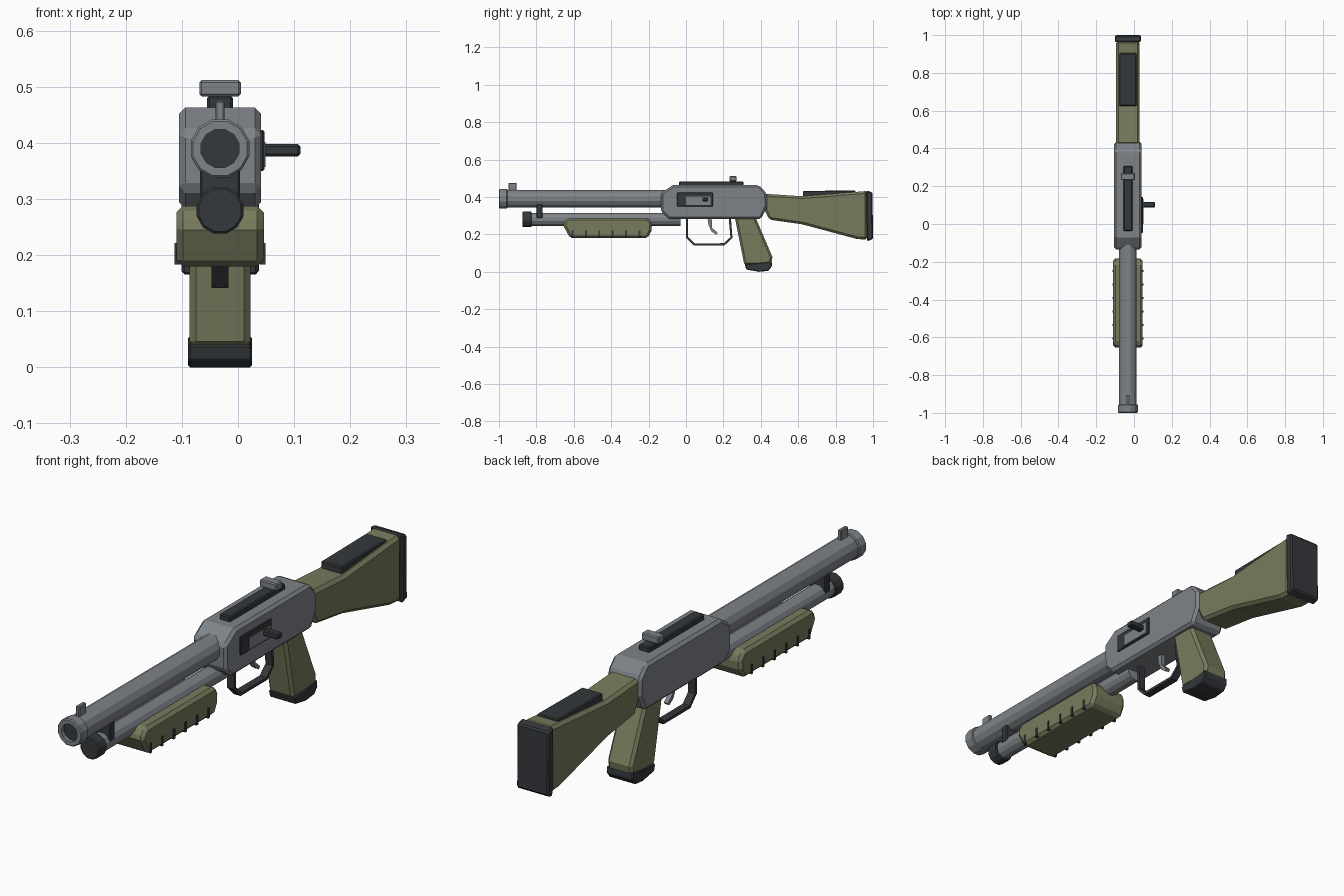
import bpy, bmesh, math
from mathutils import Matrix, Vector

if "Cube" in bpy.data.objects:
    bpy.data.objects.remove(bpy.data.objects["Cube"])

CX = -0.032  # centre plane of the gun


def material(name, rgb):
    m = bpy.data.materials.new(name)
    m.diffuse_color = (*rgb, 1)
    m.use_nodes = True
    m.node_tree.nodes["Principled BSDF"].inputs["Base Color"].default_value = m.diffuse_color
    return m


METAL = material("grey_metal", (0.21, 0.23, 0.25))
DARK = material("dark_metal", (0.035, 0.04, 0.045))
OLIVE = material("olive_furniture", (0.19, 0.20, 0.11))


def finish(name, bm, mat, bevel=0):
    bmesh.ops.recalc_face_normals(bm, faces=bm.faces)
    me = bpy.data.meshes.new(name)
    bm.to_mesh(me)
    bm.free()
    me.materials.append(mat)
    ob = bpy.data.objects.new(name, me)
    bpy.context.collection.objects.link(ob)
    if bevel:
        mod = ob.modifiers.new("bevel", 'BEVEL')
        mod.width, mod.segments = bevel, 1
        mod.limit_method, mod.angle_limit = 'ANGLE', math.radians(40)
    return ob


def slab(name, pts, half, mat, bevel=0, cx=CX):
    """Side profile of (y, z) points, extruded across x."""
    bm = bmesh.new()
    face = bm.faces.new([bm.verts.new((cx - half, y, z)) for y, z in pts])
    out = bmesh.ops.extrude_face_region(bm, geom=[face])
    new = [v for v in out["geom"] if isinstance(v, bmesh.types.BMVert)]
    bmesh.ops.translate(bm, vec=(2 * half, 0, 0), verts=new)
    return finish(name, bm, mat, bevel)


def box(name, x, y, z, mat, bevel=0):
    pts = [(y[0], z[0]), (y[1], z[0]), (y[1], z[1]), (y[0], z[1])]
    return slab(name, pts, (x[1] - x[0]) / 2, mat, bevel, (x[0] + x[1]) / 2)


def mid(half):
    return (CX - half, CX + half)


def lathe(name, profile, z, mat, sides=12):
    """Spin (radius, y) points around a lengthwise axis at height z."""
    bm = bmesh.new()
    rings = []
    for r, y in profile:
        rings.append([bm.verts.new((CX + r * math.cos(a), y, z + r * math.sin(a)))
                      for a in (math.tau * (i + 0.5) / sides for i in range(sides))])
    for a, b in zip(rings, rings[1:]):
        for i in range(sides):
            j = (i + 1) % sides
            bm.faces.new((a[i], a[j], b[j], b[i]))
    bm.faces.new(rings[0])
    bm.faces.new(rings[-1])
    return finish(name, bm, mat)


# Barrel, muzzle ring with recessed bore, and magazine tube
lathe("barrel", [(0.048, -0.96), (0.048, -0.10)], 0.39, METAL)
lathe("muzzle_ring", [(0.035, -0.965), (0.035, -1.0), (0.050, -1.0), (0.054, -0.996),
                      (0.054, -0.959), (0.050, -0.955)], 0.39, METAL)
lathe("bore", [(0.0355, -0.985), (0.0355, -0.962)], 0.39, DARK)
lathe("magazine_tube", [(0.036, -0.85), (0.036, -0.03)], 0.28, METAL)
lathe("magazine_cap", [(0.039, -0.875), (0.043, -0.871), (0.043, -0.829), (0.039, -0.825)], 0.28, DARK)
box("barrel_bracket", mid(0.036), (-0.80, -0.767), (0.285, 0.362), DARK, 0.004)
box("front_sight", mid(0.008), (-0.95, -0.905), (0.425, 0.475), METAL, 0.003)

# Receiver
slab("receiver", [(-0.134, 0.42), (-0.072, 0.463), (0.39, 0.463), (0.431, 0.42),
                  (0.434, 0.35), (0.402, 0.283), (-0.09, 0.283), (-0.133, 0.318)],
     0.073, METAL, 0.011)

# Ejection port on the right side with bolt and handle
box("ejection_port", (0.03, 0.047), (-0.048, 0.144), (0.35, 0.423), DARK, 0.003)
box("bolt", (0.035, 0.049), (0.0, 0.132), (0.357, 0.402), METAL)
box("bolt_handle", (0.035, 0.111), (0.088, 0.117), (0.376, 0.398), DARK, 0.004)

# Top rail and rear sight
box("top_rail", mid(0.023), (-0.037, 0.307), (0.455, 0.484), DARK, 0.004)
box("rear_sight", mid(0.037), (0.232, 0.27), (0.483, 0.512), METAL, 0.004)

# Pump fore-end with grip ribs on both sides
slab("fore_end", [(-0.62, 0.18), (-0.655, 0.245), (-0.652, 0.262), (-0.632, 0.288), (-0.205, 0.288),
                  (-0.182, 0.262), (-0.184, 0.22), (-0.205, 0.18)], 0.078, OLIVE, 0.012)
for i in range(6):
    y = -0.607 + i * 0.0715
    for side, s in (("left", -1), ("right", 1)):
        xs = sorted((CX + s * 0.07, CX + s * 0.081))
        box(f"fore_end_rib_{side}_{i + 1}", xs, (y - 0.005, y + 0.005), (0.183, 0.222), DARK)

# Trigger guard: path offset to both sides into a flat strip
path = [Vector(p) for p in [(0.006, 0.29), (0.006, 0.185), (0.042, 0.147), (0.204, 0.147),
                            (0.243, 0.183), (0.234, 0.29)]]
outer, inner = [], []
for i, p in enumerate(path):
    d0 = (p - path[max(i - 1, 0)]).normalized()
    d1 = (path[min(i + 1, len(path) - 1)] - p).normalized()
    t = (d0 + d1).normalized()
    n = Vector((t.y, -t.x)) * 0.006
    outer.append(p + n)
    inner.append(p - n)
slab("trigger_guard", outer + inner[::-1], 0.015, DARK)

# Trigger
slab("trigger", [(0.115, 0.29), (0.137, 0.29), (0.14, 0.235), (0.17, 0.207), (0.162, 0.198),
                 (0.137, 0.215), (0.12, 0.25)], 0.009, METAL)

# Pistol grip and its cap
slab("pistol_grip", [(0.26, 0.295), (0.37, 0.295), (0.462, 0.08), (0.455, 0.035), (0.312, 0.035)],
     0.054, OLIVE, 0.011)
slab("grip_cap", [(0.314, 0.04), (0.458, 0.056), (0.46, 0.03), (0.44, 0.005), (0.39, 0.0), (0.322, 0.012)],
     0.057, DARK, 0.004)

# Shoulder stock, cheek pad and butt pad
slab("stock", [(0.42, 0.417), (0.62, 0.404), (0.97, 0.432), (0.97, 0.172), (0.915, 0.175),
               (0.62, 0.254), (0.445, 0.279), (0.42, 0.33)], 0.062, OLIVE, 0.012)
slab("cheek_pad", [(0.625, 0.400), (0.905, 0.42), (0.905, 0.435), (0.625, 0.432)], 0.045, DARK, 0.004)
slab("butt_pad", [(0.963, 0.435), (0.997, 0.425), (1.0, 0.175), (0.968, 0.163)], 0.069, DARK, 0.006)
